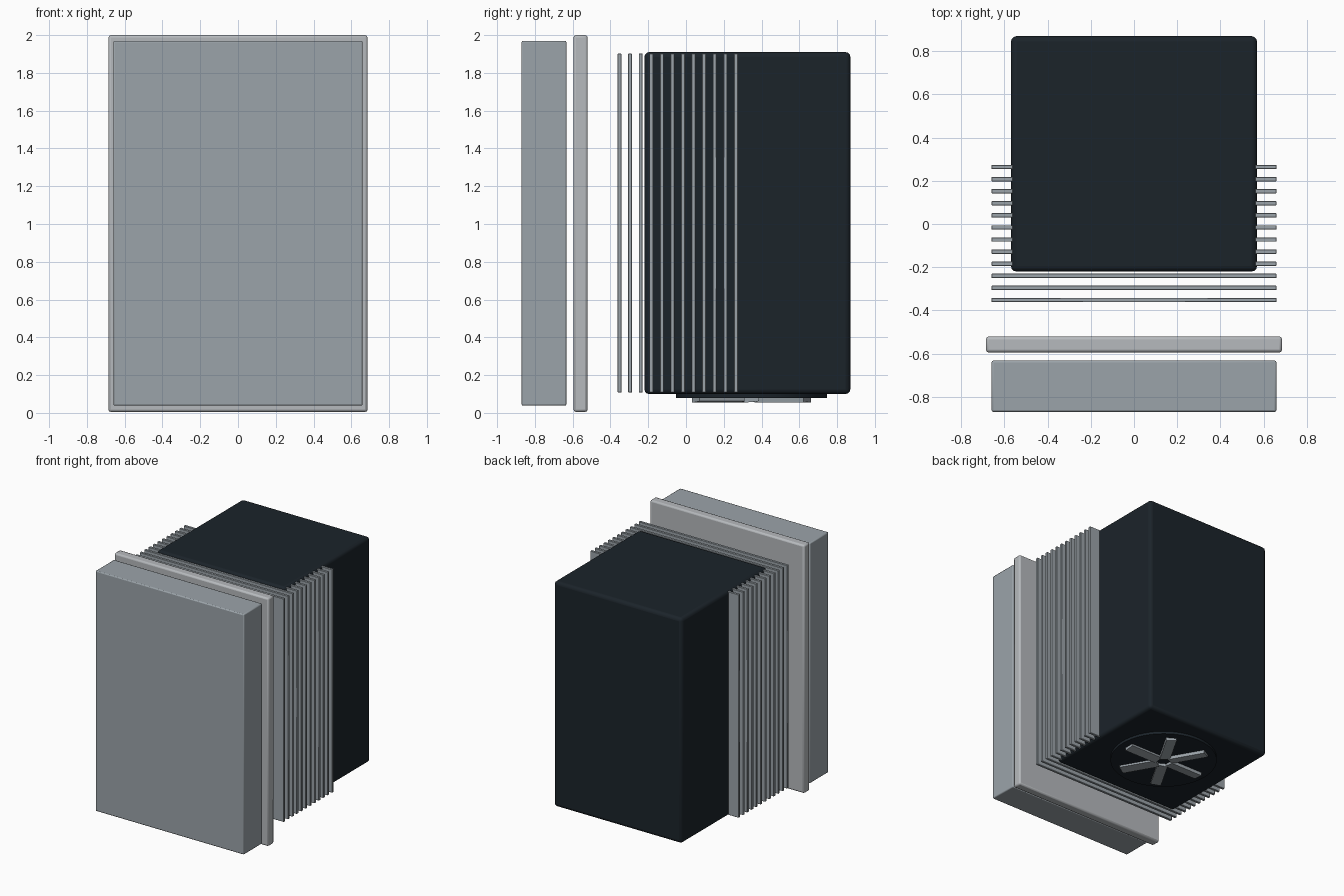
import bpy, bmesh
from math import radians
from mathutils import Matrix

if "Cube" in bpy.data.objects:
    bpy.data.objects.remove(bpy.data.objects["Cube"])


def material(name, rgb):
    m = bpy.data.materials.new(name)
    m.diffuse_color = (*rgb, 1)
    m.use_nodes = True
    m.node_tree.nodes["Principled BSDF"].inputs["Base Color"].default_value = m.diffuse_color
    return m


PANEL = material("panel_grey", (0.33, 0.37, 0.40))
FRAME = material("frame_grey", (0.47, 0.49, 0.51))
DARK = material("dark_shell", (0.011, 0.017, 0.023))


def finish(bm, name, mat, bevel=0.0, segments=2):
    mesh = bpy.data.meshes.new(name)
    bm.to_mesh(mesh)
    bm.free()
    mesh.materials.append(mat)
    ob = bpy.data.objects.new(name, mesh)
    bpy.context.collection.objects.link(ob)
    if bevel:
        mod = ob.modifiers.new("edge_bevel", 'BEVEL')
        mod.width, mod.segments = bevel, segments
    bpy.ops.object.select_all(action='DESELECT')
    ob.select_set(True)
    bpy.context.view_layer.objects.active = ob
    bpy.ops.object.shade_smooth_by_angle(angle=radians(30))
    return ob


def add_box(bm, x, y, z, transform=Matrix()):
    """Box from (min, max) ranges on each axis."""
    size = [r[1] - r[0] for r in (x, y, z)]
    mid = [(r[0] + r[1]) / 2 for r in (x, y, z)]
    mat = transform @ Matrix.Translation(mid) @ Matrix.Diagonal((*size, 1))
    bmesh.ops.create_cube(bm, size=1, matrix=mat)


def box(name, x, y, z, mat, bevel, segments=2):
    bm = bmesh.new()
    add_box(bm, x, y, z)
    return finish(bm, name, mat, bevel, segments)


# Front plate and the slightly larger backing frame
box("front_panel", (-0.66, 0.66), (-0.87, -0.633), (0.038, 1.97), PANEL, 0.008)
box("backing_frame", (-0.686, 0.686), (-0.595, -0.521), (0.005, 2.0), FRAME, 0.013)

# Main dark housing
box("housing", (-0.57, 0.57), (-0.22, 0.87), (0.1, 1.91), DARK, 0.025, 3)

# Stack of thin cooling fins
for i in range(12):
    y = -0.352 + i * 0.056
    box(f"cooling_fin_{i + 1}", (-0.66, 0.66), (y - 0.01, y + 0.01),
        (0.108, 1.902), PANEL, 0.002, 1)

# Round fan plate under the housing
FAN_Y = 0.347
bm = bmesh.new()
bmesh.ops.create_cone(bm, cap_ends=True, segments=64, radius1=0.4, radius2=0.4,
                      depth=0.03, matrix=Matrix.Translation((0, FAN_Y, 0.094)))
finish(bm, "fan_plate", DARK)

# Six radial fan blades, each with a slight pitch
bm = bmesh.new()
for i in range(6):
    spin = (Matrix.Translation((0, FAN_Y, 0.068))
            @ Matrix.Rotation(radians(60 * i), 4, 'Z')
            @ Matrix.Rotation(radians(6), 4, 'X'))
    add_box(bm, (0.05, 0.34), (-0.04, 0.04), (-0.01, 0.015), spin)
finish(bm, "fan_blades", PANEL)
